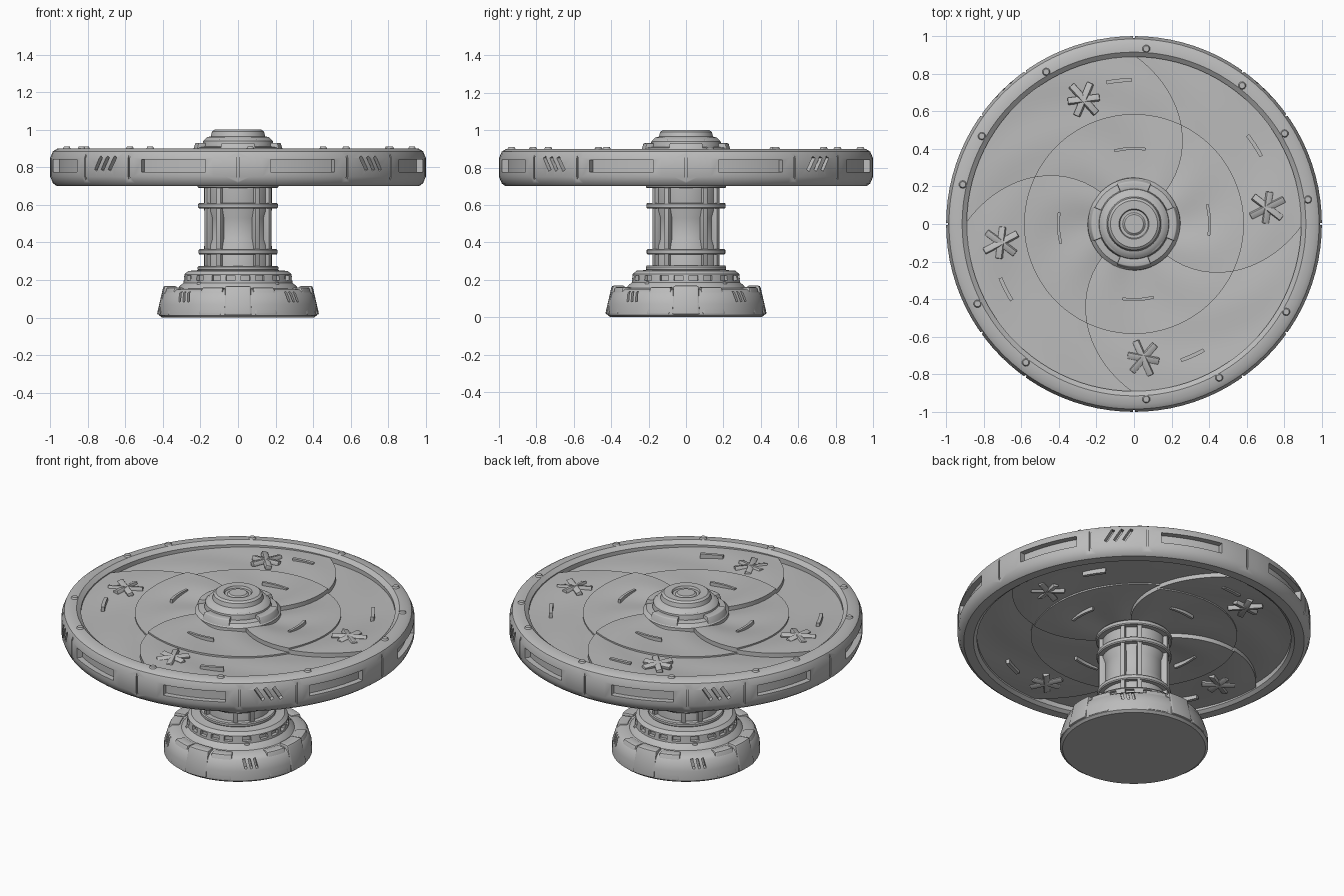
import bpy, bmesh
from math import sin, cos, pi, radians
from mathutils import Matrix

cube = bpy.data.objects.get("Cube")
if cube:
    bpy.data.objects.remove(cube, do_unlink=True)

grey = bpy.data.materials.new("plain_grey")
grey.use_nodes = True
grey.diffuse_color = (0.5, 0.5, 0.5, 1)
grey.node_tree.nodes["Principled BSDF"].inputs["Base Color"].default_value = (0.5, 0.5, 0.5, 1)


def finish(name, bm, bevel=0, cutter=None):
    """Turn a bmesh into a shaded object, with optional cuts and bevel."""
    bmesh.ops.recalc_face_normals(bm, faces=bm.faces[:])
    mesh = bpy.data.meshes.new(name)
    bm.to_mesh(mesh)
    bm.free()
    obj = bpy.data.objects.new(name, mesh)
    bpy.context.collection.objects.link(obj)
    mesh.materials.append(grey)
    bpy.ops.object.select_all(action='DESELECT')
    obj.select_set(True)
    bpy.context.view_layer.objects.active = obj
    if cutter:
        mod = obj.modifiers.new("cuts", 'BOOLEAN')
        mod.operation = 'DIFFERENCE'
        mod.solver = 'EXACT'
        mod.object = cutter
        bpy.ops.object.modifier_apply(modifier=mod.name)
        bpy.data.objects.remove(cutter, do_unlink=True)
    if bevel:
        mod = obj.modifiers.new("soft_edges", 'BEVEL')
        mod.width, mod.segments, mod.limit_method = bevel, 2, 'ANGLE'
        bpy.ops.object.modifier_apply(modifier=mod.name)
    bpy.ops.object.shade_smooth_by_angle(angle=radians(35))
    return obj


def lathe(profile, closed=False, steps=96):
    """Revolve (radius, height) points about z."""
    bm = bmesh.new()
    rings = [[bm.verts.new((r * cos(2 * pi * i / steps), r * sin(2 * pi * i / steps), z))
              for i in range(steps)] for r, z in profile]
    pairs = list(zip(rings, rings[1:]))
    if closed:
        pairs.append((rings[-1], rings[0]))
    else:
        bm.faces.new(rings[0])
        bm.faces.new(rings[-1])
    for a, b in pairs:
        for i in range(steps):
            j = (i + 1) % steps
            bm.faces.new((a[i], a[j], b[j], b[i]))
    return bm


def arc(bm, mid, half, inner, outer, low, high, taper=0):
    """Curved block centred on an angle in degrees; taper pulls its top inward."""
    steps = max(2, int(half))
    sections = []
    for i in range(steps + 1):
        a = radians(mid - half + 2 * half * i / steps)
        sections.append([bm.verts.new((r * cos(a), r * sin(a), z)) for r, z in
                         ((inner, low), (outer, low), (outer - taper, high), (inner, high))])
    bm.faces.new(sections[0])
    bm.faces.new(sections[-1][::-1])
    for a, b in zip(sections, sections[1:]):
        for k in range(4):
            bm.faces.new((a[k], a[k - 1], b[k - 1], b[k]))


def box(bm, angle, radius, height, size, lean=0, spin=0):
    """Box facing outward at an angle; lean tips it sideways, spin turns it about z."""
    place = (Matrix.Rotation(radians(angle), 4, 'Z') @ Matrix.Translation((radius, 0, height))
             @ Matrix.Rotation(radians(spin), 4, 'Z') @ Matrix.Rotation(radians(lean), 4, 'X')
             @ Matrix.Diagonal((*size, 1)))
    bmesh.ops.create_cube(bm, size=1, matrix=place)


QUARTERS = (0, 90, 180, 270)

# Outer rim with long recesses, slanted vents and panel seams
cuts = bmesh.new()
for n, q in enumerate(QUARTERS):
    for mid in (20.5, 69.5):
        arc(cuts, q + mid, 10.5, 0.965, 1.05, 0.775, 0.84)
    for k in (-1, 0, 1):
        box(cuts, q + 45 + 3 * k, 1.0, 0.82, (0.07, 0.02, 0.085), lean=-32 if n % 2 == 0 else 32)
    for seam in (0, 35.5, 54.5):
        box(cuts, q + seam, 1.0, 0.8, (0.02, 0.01, 0.3))
cutter = finish("rim_cutter", cuts)
cutter.hide_render = True
finish("rim", lathe([(0.89, 0.715), (0.91, 0.7), (0.965, 0.7), (0.985, 0.715), (1.0, 0.75),
                     (1.0, 0.85), (0.985, 0.885), (0.96, 0.9), (0.915, 0.9), (0.89, 0.88)],
                    closed=True), cutter=cutter)

# Small studs on the rim top
bm = bmesh.new()
for a in (8, 31, 52, 86, 120, 150, 167, 207, 232, 274, 299, 330):
    bmesh.ops.create_cone(bm, cap_ends=True, segments=10, radius1=0.026, radius2=0.016, depth=0.02,
                          matrix=Matrix.Translation((0.935 * cos(radians(a)), 0.935 * sin(radians(a)), 0.9)))
finish("rim_studs", bm)


def blade(bm, start, inner, outer, top, bottom):
    """Swirling solid plate a quarter turn wide, tilted from one edge to the other."""
    across, along = 20, 10
    layers = []
    for base, sign in ((top, 1), (bottom, -1)):
        grid = []
        for i in range(along + 1):
            r = inner + (outer - inner) * i / along
            swirl = 45 * max(0, (r - 0.2) / 0.7) ** 1.4
            row = []
            for j in range(across + 1):
                t = j / across
                a = radians(start + 90 * t + swirl)
                lift = 0.026 * (0.5 - t) + 0.006 * sin(3 * pi * t) * sin(pi * i / along)
                row.append(bm.verts.new((r * cos(a), r * sin(a), base + sign * lift)))
            grid.append(row)
        layers.append(grid)
    up, down = layers
    for g in layers:
        for i in range(along):
            for j in range(across):
                bm.faces.new((g[i][j], g[i + 1][j], g[i + 1][j + 1], g[i][j + 1]))
    for i in range(along):
        for j in (0, across):
            bm.faces.new((up[i][j], up[i + 1][j], down[i + 1][j], down[i][j]))
    for j in range(across):
        for i in (0, along):
            bm.faces.new((up[i][j], up[i][j + 1], down[i][j + 1], down[i][j]))


# Swirled tabletop: outer blades and a slightly raised inner disc
for name, inner, outer, top, bottom in (("outer_blades", 0.56, 0.9, 0.862, 0.735),
                                        ("inner_blades", 0.1, 0.585, 0.872, 0.727)):
    bm = bmesh.new()
    for q in QUARTERS:
        blade(bm, q + 45, inner, outer, top, bottom)
    finish(name, bm)

# Crossed splinters and thin raised strips on both faces of the tabletop
splinters, strips = bmesh.new(), bmesh.new()
for height, side in ((0.87, 1), (0.728, -1)):
    for a in (7, 112, 188, 274):
        for spin, length in ((20, 0.2), (75, 0.17), (135, 0.19)):
            box(splinters, a, 0.715, height, (length, 0.035, 0.028), lean=18, spin=spin)
    for a in (33, 96, 207, 294):
        arc(strips, a, 5, 0.757, 0.777, height - 0.015, height + 0.015)
    for q in QUARTERS:
        arc(strips, q + 3, 12, 0.395, 0.41, height - 0.012 + 0.005 * side, height + 0.012 + 0.005 * side)
finish("splinters", splinters, 0.005)
finish("strips", strips)

# Stepped hub on top
finish("hub", lathe([(0.2, 0.8), (0.245, 0.86), (0.245, 0.885), (0.225, 0.905), (0.19, 0.91),
                     (0.185, 0.94), (0.165, 0.96), (0.145, 0.965), (0.138, 0.99), (0.125, 1.0),
                     (0.08, 1.0), (0.075, 0.988), (0.06, 0.988), (0.05, 0.996), (0.01, 0.996)]))
bm = bmesh.new()
for q in QUARTERS:
    arc(bm, q, 23, 0.18, 0.252, 0.85, 0.93, 0.025)
    arc(bm, q + 45, 12, 0.14, 0.192, 0.91, 0.95, 0.012)
finish("hub_pads", bm, 0.008)

# Column core with bands and paired struts
finish("column", lathe([(0.18, 0.22), (0.18, 0.38), (0.165, 0.42), (0.165, 0.53),
                        (0.18, 0.57), (0.18, 0.76)]))
for name, low, high, r in (("lower_band", 0.25, 0.275, 0.215), ("middle_band", 0.335, 0.365, 0.21),
                           ("upper_band", 0.58, 0.61, 0.212), ("top_band", 0.69, 0.72, 0.215)):
    finish(name, lathe([(0.16, low), (r - 0.005, low), (r, low + 0.006), (r, high - 0.006),
                        (r - 0.005, high), (0.16, high)], closed=True))
bm = bmesh.new()
for q in QUARTERS:
    for off in (31, 59):
        arc(bm, q + off, 4, 0.15, 0.203, 0.25, 0.72)
finish("struts", bm, 0.004)

# Stepped foot with vents and upper windows
cuts = bmesh.new()
for q in QUARTERS:
    for k in (-1, 0, 1):
        box(cuts, q + 45 + 4.5 * k, 0.41, 0.11, (0.06, 0.013, 0.055), lean=12)
    for off in (-24, -8, 8, 24, 45):
        arc(cuts, q + off, 5, 0.268, 0.34, 0.197, 0.223)
cutter = finish("foot_cutter", cuts)
cutter.hide_render = True
finish("foot", lathe([(0.405, 0.0), (0.42, 0.012), (0.418, 0.07), (0.4, 0.13), (0.375, 0.15),
                      (0.32, 0.155), (0.308, 0.17), (0.29, 0.185), (0.285, 0.23), (0.265, 0.248),
                      (0.215, 0.252), (0.17, 0.26)]), cutter=cutter)
bm = bmesh.new()
for q in QUARTERS:
    arc(bm, q, 10, 0.33, 0.432, 0.015, 0.168, 0.035)
    for off in (-21, 21):
        arc(bm, q + off, 9, 0.33, 0.425, 0.015, 0.16, 0.035)
    arc(bm, q + 45, 3, 0.25, 0.3, 0.15, 0.19)
finish("foot_blocks", bm, 0.012)
